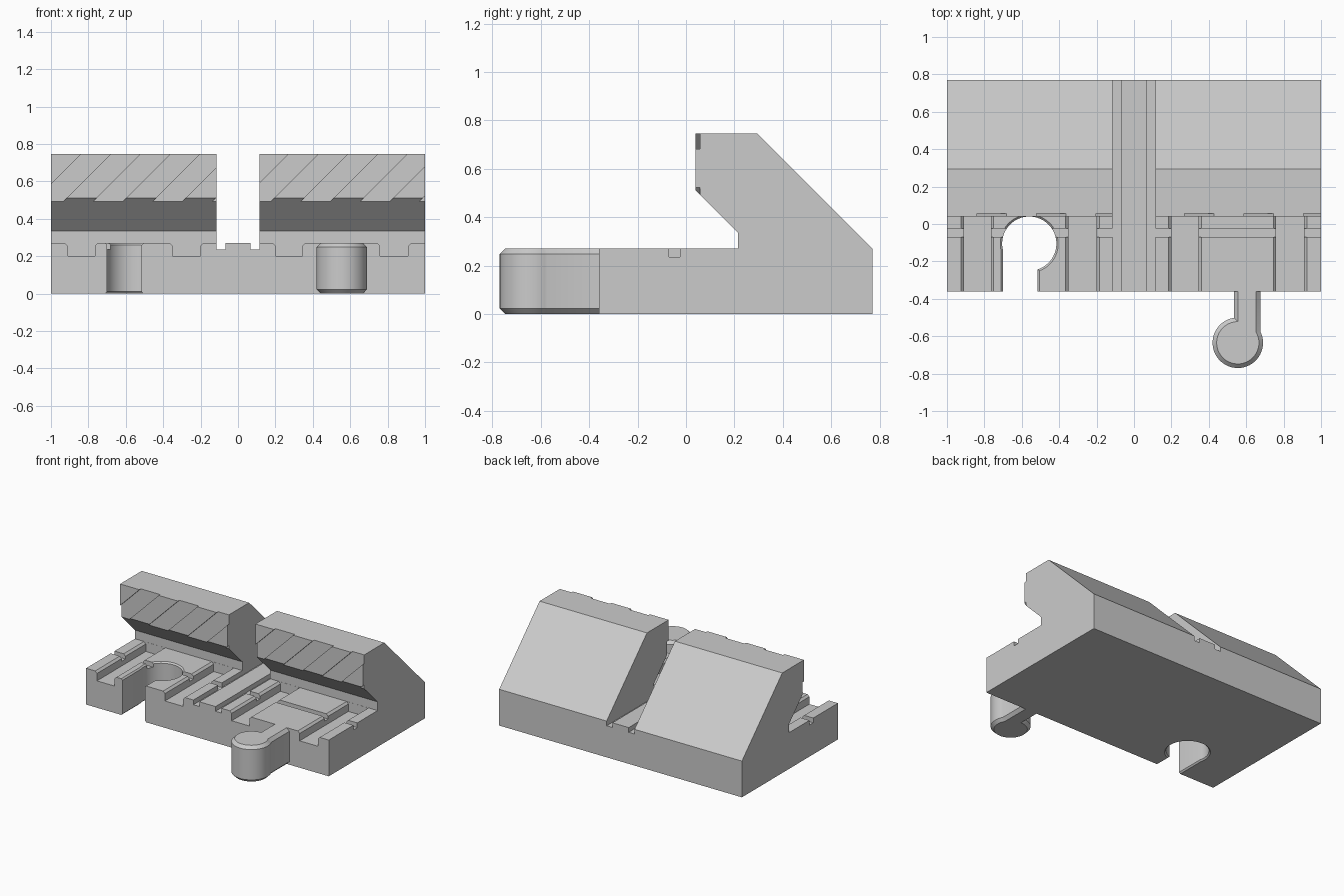
import bpy, bmesh, math

cube = bpy.data.objects.get("Cube")
if cube:
    bpy.data.objects.remove(cube, do_unlink=True)

grey = bpy.data.materials.new("plain grey")
grey.use_nodes = True
GREY = (0.6, 0.6, 0.6, 1)
grey.diffuse_color = GREY
for node in grey.node_tree.nodes:
    if node.type == 'BSDF_PRINCIPLED':
        node.inputs["Base Color"].default_value = GREY


def loft(name, rings):
    """Closed solid through rings of equal point count."""
    bm = bmesh.new()
    loops = [[bm.verts.new(p) for p in ring] for ring in rings]
    n = len(loops[0])
    for a, b in zip(loops, loops[1:]):
        for i in range(n):
            j = (i + 1) % n
            bm.faces.new((a[i], a[j], b[j], b[i]))
    bm.faces.new(loops[0])
    bm.faces.new(loops[-1])
    bmesh.ops.recalc_face_normals(bm, faces=bm.faces)
    mesh = bpy.data.meshes.new(name)
    bm.to_mesh(mesh)
    bm.free()
    mesh.materials.append(grey)
    ob = bpy.data.objects.new(name, mesh)
    bpy.context.collection.objects.link(ob)
    return ob


def along_x(name, profile, x0, x1):
    return loft(name, [[(x, y, z) for y, z in profile] for x in (x0, x1)])


def along_y(name, profile, y0, y1):
    return loft(name, [[(x, y, z) for x, z in profile] for y in (y0, y1)])


def activate(ob):
    bpy.ops.object.select_all(action='DESELECT')
    ob.select_set(True)
    bpy.context.view_layer.objects.active = ob


def cut(target, cutter):
    cutter.hide_render = True
    mod = target.modifiers.new("cut", 'BOOLEAN')
    mod.operation = 'DIFFERENCE'
    mod.solver = 'EXACT'
    mod.object = cutter
    activate(target)
    bpy.ops.object.modifier_apply(modifier=mod.name)
    bpy.data.objects.remove(cutter, do_unlink=True)


def keyhole(cx, cy, r, left, right, end, layers):
    """Disc with an offset neck reaching y = end; layers are (z, inset)."""
    side = 1 if end < cy else -1
    rings = []
    for z, d in layers:
        rr, a, b = r - d, left + d, right - d
        start = -math.acos(b / rr)
        stop = math.pi + math.acos(-a / rr)
        ring = [(cx + a, end, z), (cx + b, end, z)]
        for i in range(49):
            t = start + (stop - start) * i / 48
            ring.append((cx + rr * math.cos(t), cy + side * rr * math.sin(t), z))
        rings.append(ring)
    return rings


FRONT, BACK, TOP, GAP = -0.36, 0.77, 0.27, 0.115

# Body halves: base plate with overhanging jaw
side_profile = [(FRONT, 0), (FRONT, TOP), (0.215, TOP), (0.215, 0.335),
                (0.04, 0.51), (0.04, 0.745), (0.295, 0.745), (BACK, TOP), (BACK, 0)]
left_half = along_x("left_half", side_profile, GAP, 1)
right_half = along_x("right_half", side_profile, -1, -GAP)


def add_grooves(half, spans):
    # Front-to-back grooves with eased top edges
    c, floor, lid = 0.015, 0.2, 0.3
    for a, b in spans:
        cut(half, along_y("groove_cutter", [
            (a, floor), (b, floor), (b, TOP - c), (b + c, TOP), (b + c, lid),
            (a - c, lid), (a - c, TOP), (a, TOP - c)], FRONT - 0.1, 0.214))


def add_cross_groove(half, x0, x1):
    # Narrow sideways groove
    cut(half, along_x("cross_cutter", [(-0.07, 0.235), (-0.025, 0.235),
                                       (-0.025, 0.3), (-0.07, 0.3)], x0, x1))


def add_jaw_stripes(half, first, count):
    # Slanted shallow channels on the jaw face
    pitch, width, low, high = 0.318, 0.159, 0.42, 0.8
    for i in range(count):
        u = first + i * pitch
        cut(half, along_y("stripe_cutter", [
            (u + low, low), (u + width + low, low),
            (u + width + high, high), (u + high, high)], -0.02, 0.057))


add_grooves(left_half, [(0.2, 0.345), (0.76, 0.91)])
add_grooves(right_half, [(-0.91, -0.765), (-0.35, -0.2)])
add_cross_groove(left_half, 0.05, 1.1)
add_cross_groove(right_half, -1.1, -0.05)
add_jaw_stripes(left_half, -0.794, 5)
add_jaw_stripes(right_half, -1.903, 5)

# Keyhole socket in the right half, eased at both ends
e = 0.01
cut(right_half, loft("socket_cutter", keyhole(
    -0.56, -0.105, 0.145, -0.14, 0.045, FRONT - 0.1,
    [(-0.05, -e), (0, -e), (e, 0), (TOP - e, 0), (TOP, -e), (0.3, -e)])))

# Connector peg with chamfered rims
peg = loft("connector_peg", keyhole(
    0.555, -0.635, 0.135, -0.02, 0.12, FRONT,
    [(0, 0.022), (0.022, 0), (TOP - 0.022, 0), (TOP, 0.022)]))

# Centre strip: raised rail between two channels
channel = 0.235
along_y("centre_rail", [(-GAP, 0), (GAP, 0), (GAP, channel), (0.067, channel),
                        (0.067, TOP), (-0.067, TOP), (-0.067, channel),
                        (-GAP, channel)], FRONT, BACK)

for ob in (left_half, right_half, peg):
    activate(ob)
    bpy.ops.object.shade_smooth_by_angle(angle=math.radians(30))
